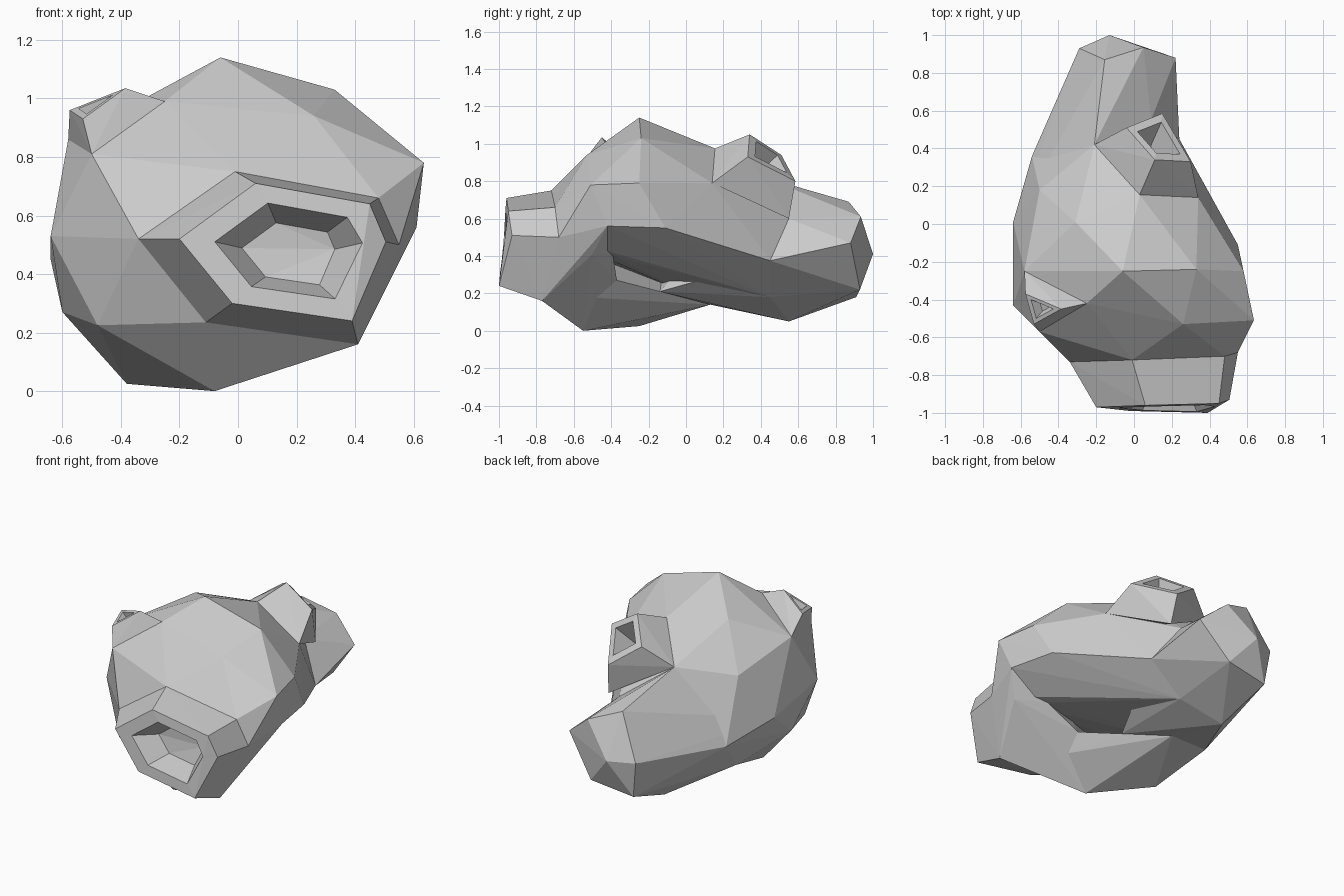
import bpy, bmesh
from mathutils import Vector


def hull(name, pts):
    """Faceted solid wrapped around a few corner points."""
    bm = bmesh.new()
    for p in pts:
        bm.verts.new(p)
    bmesh.ops.convex_hull(bm, input=bm.verts[:])
    loose = [v for v in bm.verts if not v.link_faces]
    bmesh.ops.delete(bm, geom=loose, context='VERTS')
    bmesh.ops.recalc_face_normals(bm, faces=bm.faces[:])
    me = bpy.data.meshes.new(name)
    bm.to_mesh(me)
    bm.free()
    ob = bpy.data.objects.new(name, me)
    bpy.context.collection.objects.link(ob)
    return ob


def combine(target, tool, op):
    """Union or cut, then discard the helper."""
    tool.hide_render = True
    m = target.modifiers.new(op, 'BOOLEAN')
    m.operation, m.solver, m.object = op, 'EXACT', tool
    bpy.context.view_layer.objects.active = target
    bpy.ops.object.modifier_apply(modifier=m.name)
    bpy.data.objects.remove(tool)


def port(name, base, rim, mouth, floor, depth):
    """Tapered spout plus the tapered cutter for its recess."""
    base, rim = [Vector(p) for p in base], [Vector(p) for p in rim]
    c = sum(rim, Vector()) / len(rim)
    root = sum(base, Vector()) / len(base)
    n = Vector()
    for a, b in zip(rim, rim[1:] + rim[:1]):
        n += (a - c).cross(b - c)
    n.normalize()
    if n.dot(c - root) < 0:
        n = -n
    over = 0.04
    wide = mouth + (mouth - floor) * over / depth
    cutter = [c + (p - c) * wide + n * over for p in rim]
    cutter += [c + (p - c) * floor - n * depth for p in rim]
    # the extra point roots the spout inside the body
    return hull(name, base + rim + [root - n * 0.06]), hull(name + "_recess", cutter)


# domed upper shell
body = hull("body", [
    (-.06, -.25, 1.14), (.33, -.24, 1.03), (.635, -.51, .78), (.26, -.53, .94),
    (-.25, -.42, .99), (-.01, -.72, .75), (.48, -.70, .66), (-.34, -.73, .52),
    (.55, -.68, .50), (.61, -.42, .56), (.58, -.25, .79),
    (.55, -.11, .55), (.35, -.39, .40), (.24, .45, .375), (.015, .45, .18),
    (.34, .14, .79), (.03, .155, .975), (-.21, .42, .82), (.09, .55, .60),
    (-.31, .01, 1.0), (-.50, .18, .75), (-.54, .36, .37), (-.64, .01, .45),
    (-.64, -.43, .53), (-.58, -.25, .86), (-.50, -.57, .81), (-.60, -.22, .27),
    (-.45, .13, .145)])

# root behind the snout
snout_root = hull("snout_root", [
    (.41, -.77, .16), (.55, -.68, .50), (.52, -.50, .41), (.35, -.39, .40),
    (.61, -.42, .56), (.13, -.37, .27), (.15, -.55, .18), (-.08, -.55, 0),
    (-.11, -.77, .235), (-.34, -.73, .52), (-.01, -.72, .75), (.48, -.70, .66)])

# lower belly, leaving the groove on the right side
belly = hull("belly", [
    (.13, -.37, .27), (.15, -.55, .18), (-.02, -.14, .205), (-.19, .13, .14),
    (-.45, .13, .14), (-.08, -.55, 0), (-.38, -.25, .025), (-.48, -.53, .225),
    (-.60, -.22, .27), (-.64, -.43, .53), (-.34, -.73, .52), (-.11, -.77, .235)])

# blunt rear lobe
tail = hull("tail", [
    (-.21, .42, .82), (.09, .55, .60), (.24, .45, .375), (.015, .45, .18),
    (-.23, .55, .05), (-.45, .13, .14), (-.19, .13, .14), (-.54, .36, .37),
    (-.02, -.14, .21), (-.60, -.22, .27), (-.64, .01, .45),
    (-.29, .93, .41), (-.13, 1.0, .41), (.05, .935, .61), (.22, .88, .47),
    (-.155, .87, .69), (-.26, .91, .18), (.03, .93, .22)])

# front snout, rear chimney and small side vent
ports = [
    port("snout",
         [(-.01, -.72, .75), (.48, -.70, .66), (.55, -.68, .50),
          (.41, -.77, .16), (-.11, -.77, .235), (-.34, -.73, .52)],
         [(.06, -.96, .71), (.45, -.95, .64), (.505, -.93, .51),
          (.39, -1.0, .24), (-.02, -.99, .30), (-.20, -.97, .52)], .69, .45, .14),
    port("chimney",
         [(.03, .155, .975), (.34, .14, .79), (.17, .55, .60), (-.21, .42, .82)],
         [(.11, .34, 1.05), (.30, .33, .93), (.15, .585, .80), (-.04, .51, .94)],
         .66, .42, .14),
    port("vent",
         [(-.58, -.25, .86), (-.25, -.42, .99), (-.50, -.57, .81)],
         [(-.575, -.37, .96), (-.385, -.45, 1.035), (-.53, -.53, .93)],
         .62, .32, .05)]

for part in [snout_root, belly, tail] + [p[0] for p in ports]:
    combine(body, part, 'UNION')
for _, recess in ports:
    combine(body, recess, 'DIFFERENCE')
